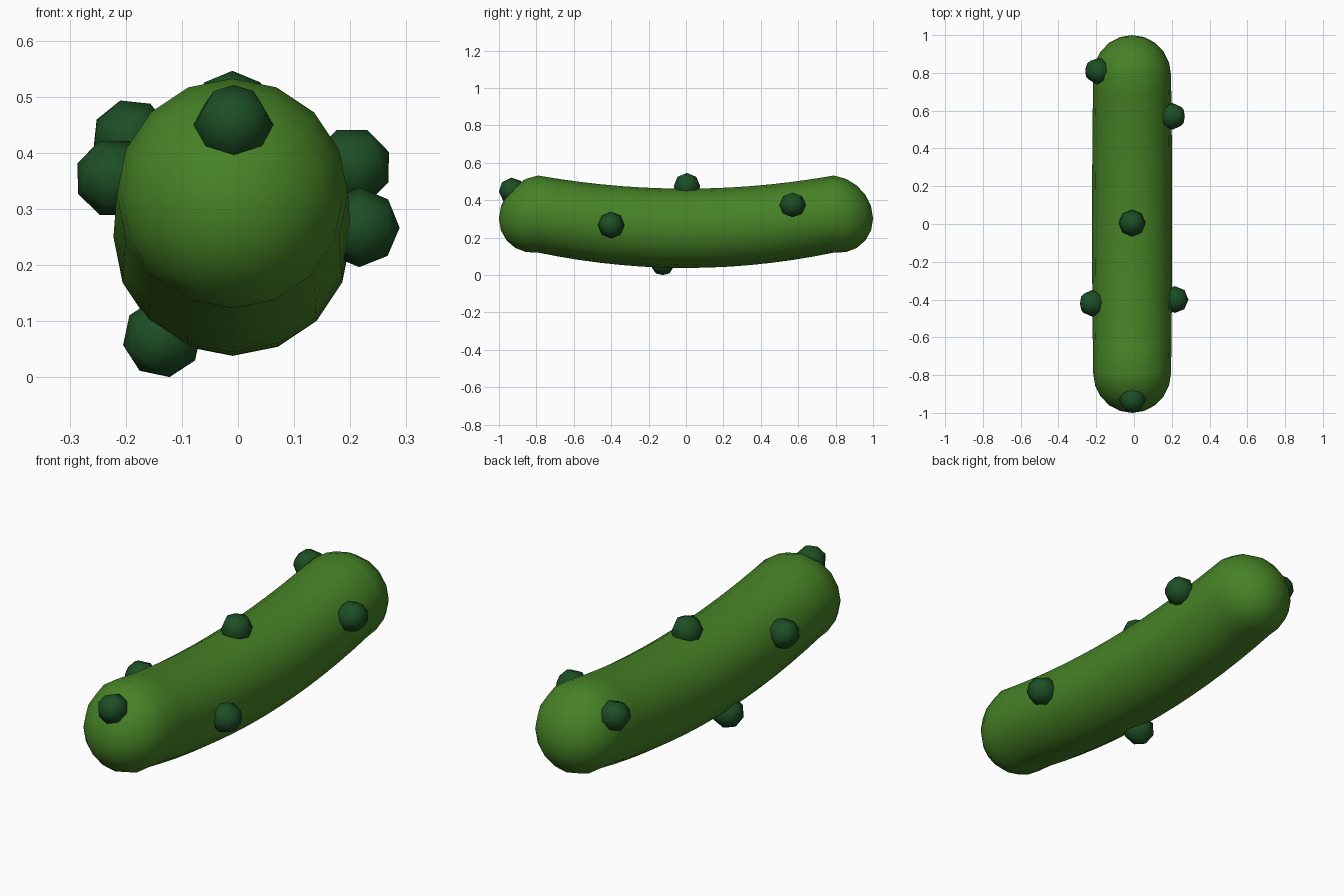
import bpy, bmesh, math
from mathutils import Vector

if "Cube" in bpy.data.objects:
    bpy.data.objects.remove(bpy.data.objects["Cube"])

CX, SIDES, CAP_Y, CAP_R, MID_R = -0.01, 16, 0.79, 0.206, 0.212


def material(name, rgb):
    m = bpy.data.materials.new(name)
    m.diffuse_color = (*rgb, 1)
    m.use_nodes = True
    m.node_tree.nodes["Principled BSDF"].inputs["Base Color"].default_value = m.diffuse_color
    return m


def finish(bm, name, mat):
    bmesh.ops.recalc_face_normals(bm, faces=bm.faces)
    me = bpy.data.meshes.new(name)
    bm.to_mesh(me)
    bm.free()
    me.materials.append(mat)
    for p in me.polygons:
        p.use_smooth = True
    ob = bpy.data.objects.new(name, me)
    bpy.context.collection.objects.link(ob)
    return ob


def axis_z(y):
    return 0.25 + 0.122 * y * y


skin = material("skin_green", (0.061, 0.223, 0.019))
dark = material("bump_green", (0.012, 0.076, 0.018))

# Curved body: rings (y, centre z, radius) along a bowed axis with rounded ends
rings = []
n = 14
for i in range(n + 1):
    y = CAP_Y * (2 * i / n - 1)
    rings.append((y, axis_z(y), MID_R + (CAP_R - MID_R) * (y / CAP_Y) ** 2))
for k in range(1, 5):
    a = math.radians(18 * k)
    y = CAP_Y + (1 - CAP_Y) * math.sin(a)
    z = axis_z(CAP_Y) - 0.024 * math.sin(a)
    r = CAP_R * math.cos(a)
    rings.append((y, z, r))
    rings.insert(0, (-y, z, r))

bm = bmesh.new()
loops = []
for y, z, r in rings:
    loops.append([bm.verts.new((CX + r * math.sin(math.tau * s / SIDES), y,
                                z + r * math.cos(math.tau * s / SIDES)))
                  for s in range(SIDES)])
for a, b in zip(loops, loops[1:]):
    for s in range(SIDES):
        t = (s + 1) % SIDES
        bm.faces.new((a[s], a[t], b[t], b[s]))
for loop, y in ((loops[0], -1), (loops[-1], 1)):
    tip = bm.verts.new((CX, y, axis_z(CAP_Y) - 0.024))
    for s in range(SIDES):
        bm.faces.new((loop[s], loop[(s + 1) % SIDES], tip))
finish(bm, "body", skin)

# Half-sunk bumps, each pointing away from the body axis
bumps = {
    "front_bump": (-0.008, -0.93, 0.45),
    "top_bump": (-0.01, 0.005, 0.475),
    "right_front_bump": (0.217, -0.40, 0.267),
    "right_back_bump": (0.203, 0.57, 0.375),
    "left_front_bump": (-0.22, -0.42, 0.355),
    "left_back_bump": (-0.19, 0.81, 0.425),
    "bottom_bump": (-0.135, -0.125, 0.07),
}
for name, pos in bumps.items():
    p = Vector(pos)
    yc = max(-CAP_Y, min(CAP_Y, p.y))
    out = p - Vector((CX, yc, axis_z(yc)))
    bm = bmesh.new()
    bmesh.ops.create_uvsphere(bm, u_segments=8, v_segments=4, radius=0.071)
    ob = finish(bm, name, dark)
    ob.location = p
    ob.rotation_euler = out.to_track_quat('Z', 'Y').to_euler()
